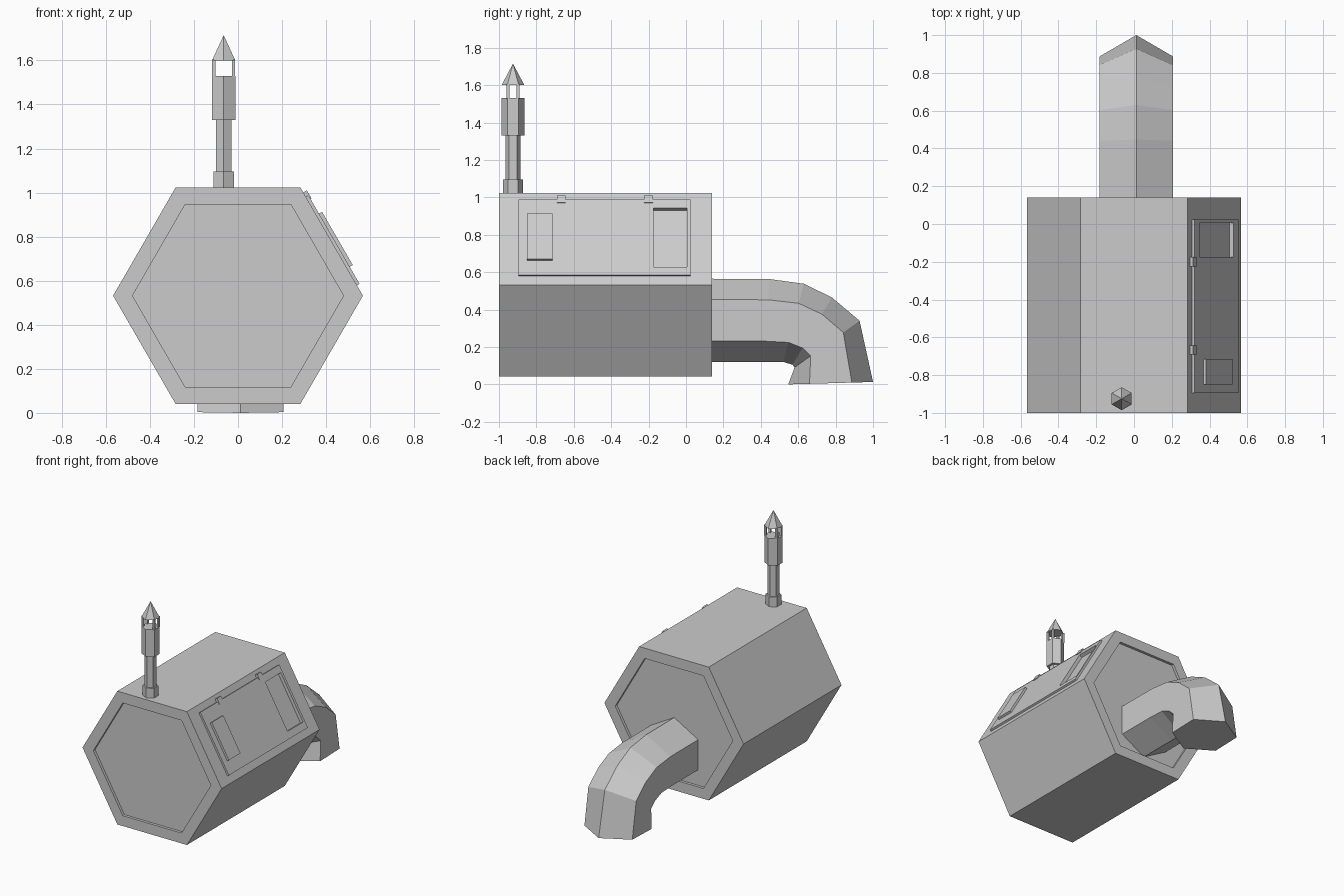
import bpy, bmesh
from math import sin, cos, pi
from mathutils import Vector, Matrix

if "Cube" in bpy.data.objects:
    bpy.data.objects.remove(bpy.data.objects["Cube"])


def loft(name, rings):
    """Skin a list of six-point rings and cap both ends."""
    bm = bmesh.new()
    loops = [[bm.verts.new(p) for p in ring] for ring in rings]
    for a, b in zip(loops, loops[1:]):
        for i in range(6):
            j = (i + 1) % 6
            bm.faces.new((a[i], a[j], b[j], b[i]))
    bm.faces.new(loops[0])
    bm.faces.new(loops[-1])
    bmesh.ops.recalc_face_normals(bm, faces=bm.faces)
    return finish(name, bm)


def finish(name, bm):
    mesh = bpy.data.meshes.new(name)
    bm.to_mesh(mesh)
    bm.free()
    obj = bpy.data.objects.new(name, mesh)
    bpy.context.collection.objects.link(obj)
    return obj


def box(name, lo, hi, frame=Matrix()):
    """Box between two corners, placed in a local frame."""
    lo, hi = Vector(lo), Vector(hi)
    bm = bmesh.new()
    bmesh.ops.create_cube(bm, size=1)
    size = Matrix.Diagonal((*(hi - lo), 1))
    bm.transform(frame @ Matrix.Translation((lo + hi) / 2) @ size)
    return finish(name, bm)


# Hexagonal body with recessed end plates
def body_ring(y, r):
    return [(r * cos(i * pi / 3), y, 0.532 + r * sin(i * pi / 3)) for i in range(6)]


body = loft("body", [body_ring(y, r) for y, r in (
    (-0.98, 0.479), (-1, 0.479), (-1, 0.567),
    (0.14, 0.567), (0.14, 0.479), (0.12, 0.479))])


# Bent exhaust pipe: each ring runs from an outer ridge to an inner ridge
def pipe_ring(outer, inner):
    a, b = Vector((0.012, *outer)), Vector((0.012, *inner))
    return [a.lerp(b, t) + Vector((x, 0, 0)) for t, x in (
        (0, 0), (0.25, 0.195), (0.75, 0.195), (1, 0), (0.75, -0.195), (0.25, -0.195))]


loft("elbow_pipe", [pipe_ring(o, i) for o, i in (
    ((0.11, 0.565), (0.11, 0.12)), ((0.447, 0.563), (0.42, 0.12)),
    ((0.63, 0.538), (0.52, 0.12)), ((0.78, 0.465), (0.57, 0.105)),
    ((0.928, 0.34), (0.58, 0.09)), ((1.0, 0.013), (0.547, 0.0)))])


# Chimney stack and pointed cap
CX, CY = -0.065, -0.925


def stack_ring(z, r):
    return [(CX + r * sin(i * pi / 3), CY + r * cos(i * pi / 3), z) for i in range(6)]


loft("chimney", [stack_ring(z, r) for z, r in (
    (1.01, 0.053), (1.095, 0.053), (1.095, 0.041),
    (1.33, 0.041), (1.33, 0.061), (1.53, 0.061))])
loft("chimney_cap", [stack_ring(1.60, 0.061), stack_ring(1.713, 0.001)])
for sx in (-1, 1):
    for sy in (-1, 1):
        c = Vector((CX + sx * 0.045, CY + sy * 0.026, 1.565))
        h = Vector((0.007, 0.008, 0.04))
        box("cap_post", c - h, c + h)

# Side hatch, in a frame whose axes are outward, along the body, up the slope
side = Matrix.Translation((0.425, 0, 0.7775)) @ Matrix.Rotation(-pi / 6, 4, 'Y')
door = box("hatch_door", (-0.005, -0.895, -0.23), (0.014, 0.025, 0.235), side)
box("hatch_plate", (0, -0.85, -0.14), (0.03, -0.715, 0.139), side)
for y in (-0.667, -0.2):
    box("hatch_hinge", (-0.005, y - 0.024, 0.215), (0.019, y + 0.024, 0.258), side)

# Recessed handle pocket cut through door and body
cutter = box("pocket_cutter", (-0.011, -0.175, -0.18), (0.1, 0.005, 0.183), side)
cutter.hide_render = True
for obj in (body, door):
    mod = obj.modifiers.new("pocket", 'BOOLEAN')
    mod.object = cutter
    mod.operation = 'DIFFERENCE'
    mod.solver = 'EXACT'
    bpy.context.view_layer.objects.active = obj
    bpy.ops.object.modifier_apply(modifier=mod.name)
bpy.data.objects.remove(cutter)
